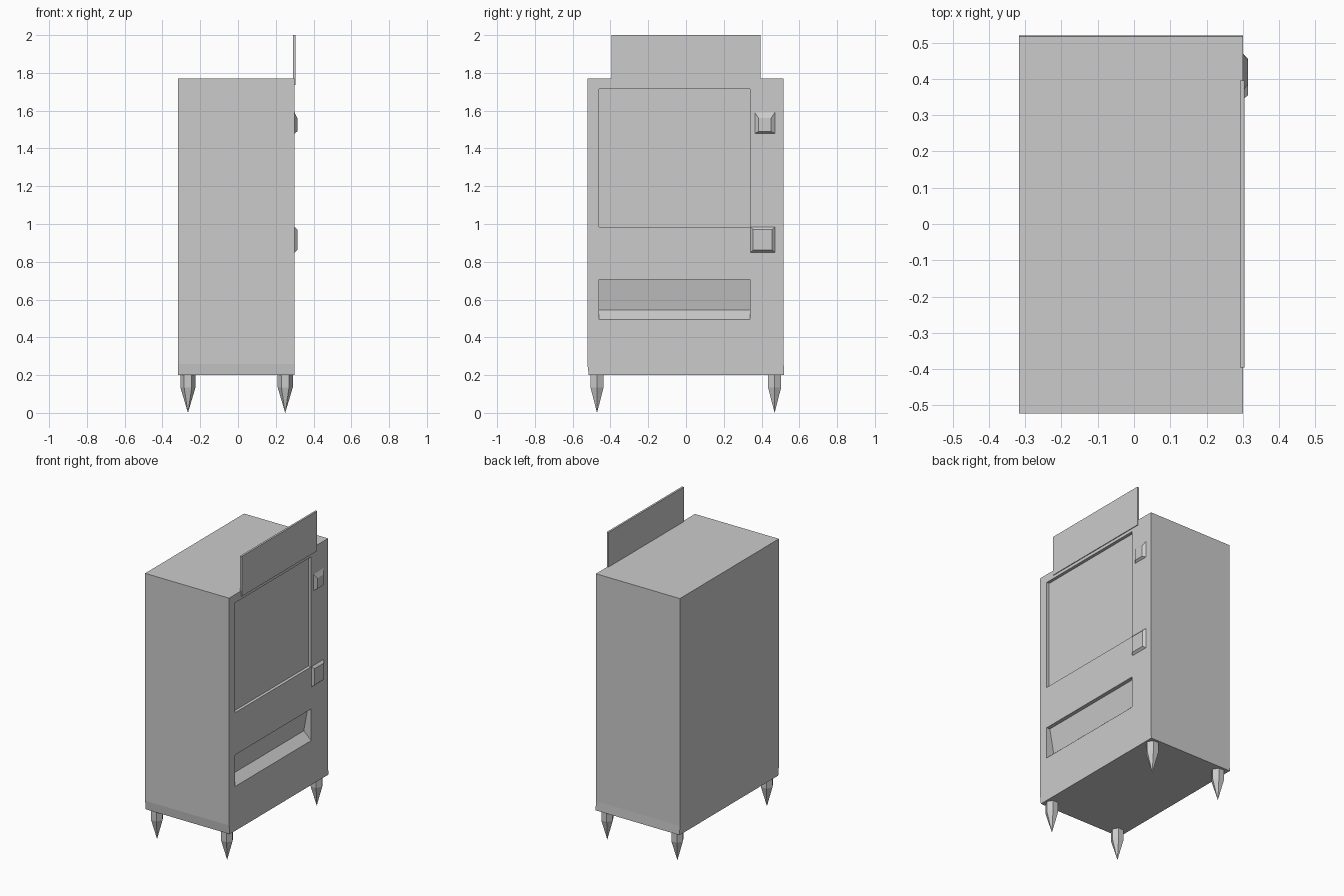
import bpy, bmesh, math
from mathutils import Vector

if "Cube" in bpy.data.objects:
    bpy.data.objects.remove(bpy.data.objects["Cube"])


def make_object(name, bm):
    bmesh.ops.recalc_face_normals(bm, faces=bm.faces)
    mesh = bpy.data.meshes.new(name)
    bm.to_mesh(mesh)
    bm.free()
    obj = bpy.data.objects.new(name, mesh)
    bpy.context.collection.objects.link(obj)
    return obj


def extrude(name, points, offset):
    """Closed solid from a flat outline swept along an offset."""
    bm = bmesh.new()
    face = bm.faces.new([bm.verts.new(p) for p in points])
    result = bmesh.ops.extrude_face_region(bm, geom=[face], use_keep_orig=True)
    moved = [g for g in result["geom"] if isinstance(g, bmesh.types.BMVert)]
    bmesh.ops.translate(bm, verts=moved, vec=Vector(offset))
    return make_object(name, bm)


def loft(name, rings, tip=None):
    """Stack of matching rings, capped at the start, and by a cap or a point at the end."""
    bm = bmesh.new()
    loops = [[bm.verts.new(p) for p in ring] for ring in rings]
    n = len(loops[0])
    for a, b in zip(loops, loops[1:]):
        for i in range(n):
            j = (i + 1) % n
            bm.faces.new((a[i], a[j], b[j], b[i]))
    bm.faces.new(loops[0])
    if tip:
        point = bm.verts.new(tip)
        for i in range(n):
            bm.faces.new((loops[-1][i], loops[-1][(i + 1) % n], point))
    else:
        bm.faces.new(loops[-1])
    return make_object(name, bm)


def rect_x(x, y0, y1, z0, z1):
    return [(x, y0, z0), (x, y1, z0), (x, y1, z1), (x, y0, z1)]


FRONT = 0.30

# Cabinet, with a slight change of slope near the base
outline = [(-0.515, 0.2), (0.52, 0.2), (0.517, 0.26), (0.517, 1.77),
           (-0.522, 1.77), (-0.522, 0.26)]
cabinet = extrude("cabinet", [(-0.317, y, z) for y, z in outline], (0.317 + FRONT, 0, 0))

# Recessed display window and wedge-shaped dispensing tray
window = extrude("window_cutter", rect_x(FRONT - 0.02, -0.46, 0.34, 0.985, 1.715), (0.1, 0, 0))
tray_profile = [(FRONT + 0.05, 0.495), (FRONT, 0.495), (FRONT - 0.055, 0.545),
                (FRONT - 0.025, 0.705), (FRONT + 0.05, 0.705)]
tray = extrude("tray_cutter", [(x, -0.46, z) for x, z in tray_profile], (0, 0.8, 0))

bpy.context.view_layer.objects.active = cabinet
for cutter in (window, tray):
    cutter.hide_render = True
    mod = cabinet.modifiers.new("recess", "BOOLEAN")
    mod.operation = "DIFFERENCE"
    mod.solver = "EXACT"
    mod.object = cutter
    bpy.ops.object.modifier_apply(modifier=mod.name)
    bpy.data.objects.remove(cutter)

# Thin sign board standing above the front edge
extrude("sign_board", rect_x(0.292, -0.395, 0.395, 1.735, 2.0), (0.013, 0, 0))

# Raised bevelled panels: coin slot and change return
loft("coin_slot", [rect_x(FRONT - 0.005, 0.365, 0.47, 1.48, 1.59),
                   rect_x(FRONT, 0.365, 0.47, 1.48, 1.59),
                   rect_x(FRONT + 0.014, 0.385, 0.45, 1.49, 1.56)])
loft("change_return", [rect_x(FRONT - 0.005, 0.342, 0.47, 0.85, 0.985),
                       rect_x(FRONT, 0.342, 0.47, 0.85, 0.985),
                       rect_x(FRONT + 0.014, 0.355, 0.455, 0.862, 0.97)])


# Pointed six-sided legs
def leg_ring(cx, cy, r, z):
    return [(cx + r * math.cos(math.tau * i / 6), cy + r * math.sin(math.tau * i / 6), z)
            for i in range(6)]


for x_name, cx in (("back", -0.265), ("front", 0.25)):
    for y_name, cy in (("left", -0.471), ("right", 0.469)):
        loft(f"{x_name}_{y_name}_leg",
             [leg_ring(cx, cy, 0.04, 0.2), leg_ring(cx, cy, 0.04, 0.135)],
             (cx, cy, 0.0))
